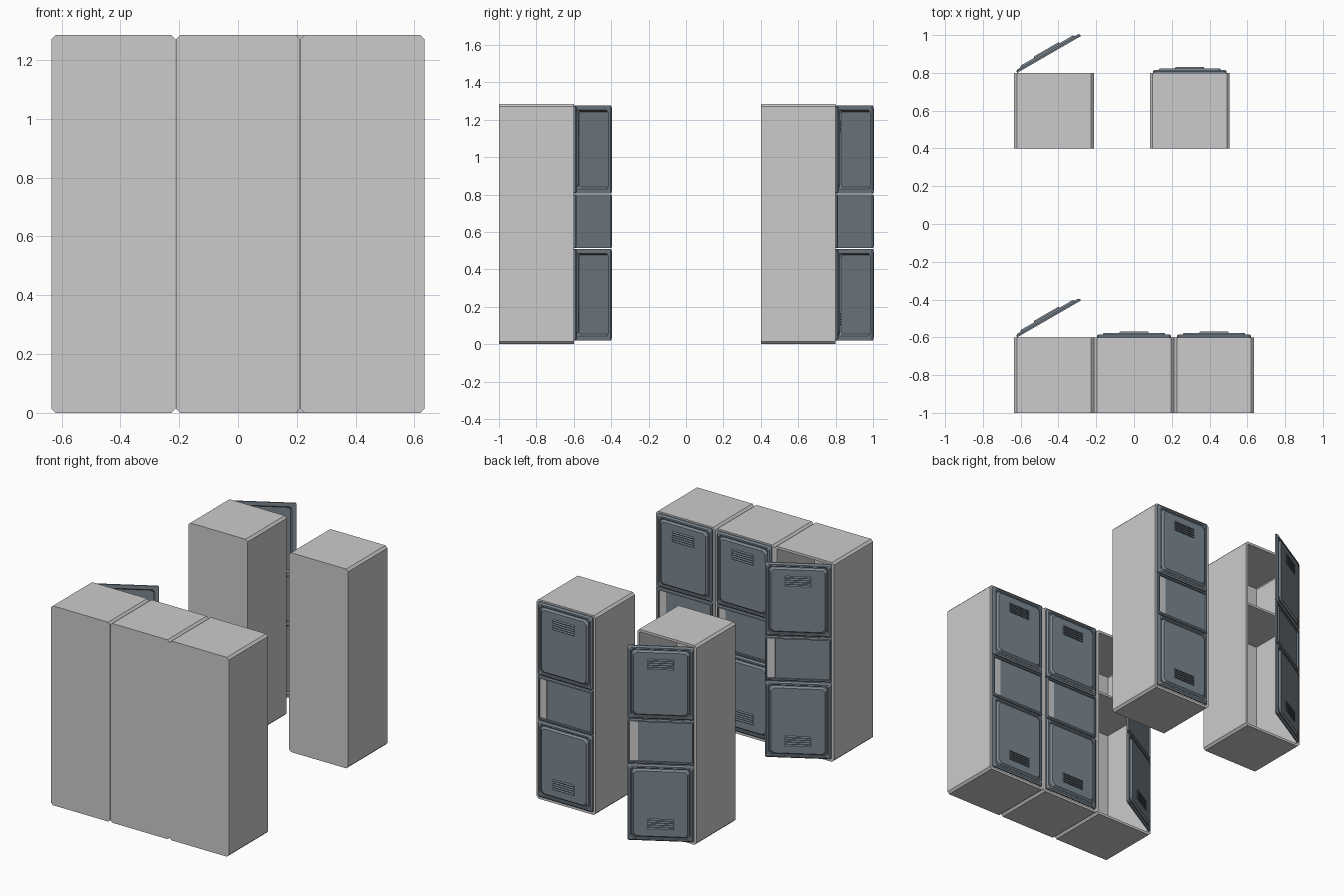
import bpy, bmesh, math
from mathutils import Matrix

if "Cube" in bpy.data.objects:
    bpy.data.objects.remove(bpy.data.objects["Cube"])

slate = bpy.data.materials.new("slate_paint")
slate.diffuse_color = (0.20, 0.245, 0.285, 1)
slate.use_nodes = True
slate.node_tree.nodes["Principled BSDF"].inputs["Base Color"].default_value = slate.diffuse_color


def loft(bm, rings):
    """Skin chamfered rectangles (x0, x1, z0, z1, chamfer, y), capping both ends."""
    loops = []
    for x0, x1, z0, z1, c, y in rings:
        pts = [(x0 + c, z0), (x1 - c, z0), (x1, z0 + c), (x1, z1 - c),
               (x1 - c, z1), (x0 + c, z1), (x0, z1 - c), (x0, z0 + c)]
        loops.append([bm.verts.new((x, y, z)) for x, z in pts])
    for a, b in zip(loops, loops[1:]):
        for i in range(8):
            j = (i + 1) % 8
            bm.faces.new((a[i], a[j], b[j], b[i]))
    bm.faces.new(loops[0])
    bm.faces.new(loops[-1])


def box(bm, x0, x1, y0, y1, z0, z1):
    m = (Matrix.Translation(((x0 + x1) / 2, (y0 + y1) / 2, (z0 + z1) / 2))
         @ Matrix.Diagonal((x1 - x0, y1 - y0, z1 - z0, 1)))
    bmesh.ops.create_cube(bm, size=1, matrix=m)


def make(name, build, matrix, mat=None):
    bm = bmesh.new()
    build(bm)
    bmesh.ops.recalc_face_normals(bm, faces=bm.faces)
    me = bpy.data.meshes.new(name)
    bm.to_mesh(me)
    bm.free()
    if mat:
        me.materials.append(mat)
    ob = bpy.data.objects.new(name, me)
    ob.matrix_world = matrix
    bpy.context.collection.objects.link(ob)


W, D, H, T = 0.211, 0.4, 1.285, 0.016     # half width, depth, height, wall
DW = 0.39                                 # door width


# hollow cabinet, open towards +y; local origin is the front bottom centre
def cabinet(bm):
    outer = (-W, W, 0, H, 0.014)
    inner = (-W + T, W - T, T, H - T, 0.006)
    loft(bm, [outer + (-D,), outer + (0,), inner + (0,), inner + (-D + T,)])


def shelf(bm):
    box(bm, -W + T, W - T, -D + T, -0.02, 0.86, 0.875)


# pressed door leaf: hinge edge at x = 0, outside towards +y
def pressed(bm, z0, z1):
    def ring(i, c, y):
        return (i, DW - i, z0 + i, z1 - i, c, y)
    loft(bm, [ring(0.034, 0.012, 0.013), ring(0.024, 0.014, 0.0),
              ring(0, 0.006, 0.0), ring(0, 0.006, 0.008), ring(0.009, 0.01, 0.016),
              ring(0.018, 0.014, 0.016), ring(0.022, 0.014, 0.012),
              ring(0.026, 0.016, 0.012), ring(0.036, 0.018, 0.024)])


def door(bm):
    pressed(bm, 0.805, 1.275)
    pressed(bm, 0.02, 0.51)
    # sunken middle section
    outer = (0, DW, 0.515, 0.80, 0.003)
    edge = (0.006, DW - 0.006, 0.521, 0.794, 0.003)
    pocket = (0.012, DW - 0.012, 0.53, 0.785, 0.003)
    loft(bm, [outer + (0,), outer + (0.008,), edge + (0.014,),
              pocket + (0.014,), pocket + (0.004,)])


# louvred vents at the top and bottom of the door
def vents(bm):
    for zc in (0.135, 1.165):
        for i in range(5):
            z = zc + (i - 2) * 0.014
            c = DW / 2
            loft(bm, [(c - 0.078, c + 0.078, z - 0.005, z + 0.005, 0.002, 0.023),
                      (c - 0.074, c + 0.074, z - 0.005, z - 0.001, 0.001, 0.031)])


def latch_plate(bm):
    box(bm, DW - 0.06, DW - 0.014, 0.003, 0.007, 0.532, 0.783)


# lockers: x, front y, door angle
lockers = [(-0.4235, -0.6, 30), (0, -0.6, 0), (0.4235, -0.6, 0),
           (-0.4235, 0.8, 30), (0.295, 0.8, 0)]
for x, y, angle in lockers:
    place = Matrix.Translation((x, y, 0))
    make("locker_cabinet", cabinet, place)
    make("locker_shelf", shelf, place)
    swing = (Matrix.Translation((x - DW / 2, y, 0))
             @ Matrix.Rotation(math.radians(angle), 4, 'Z'))
    make("locker_door", door, swing, slate)
    make("door_vents", vents, swing, slate)
    make("latch_plate", latch_plate, swing)
